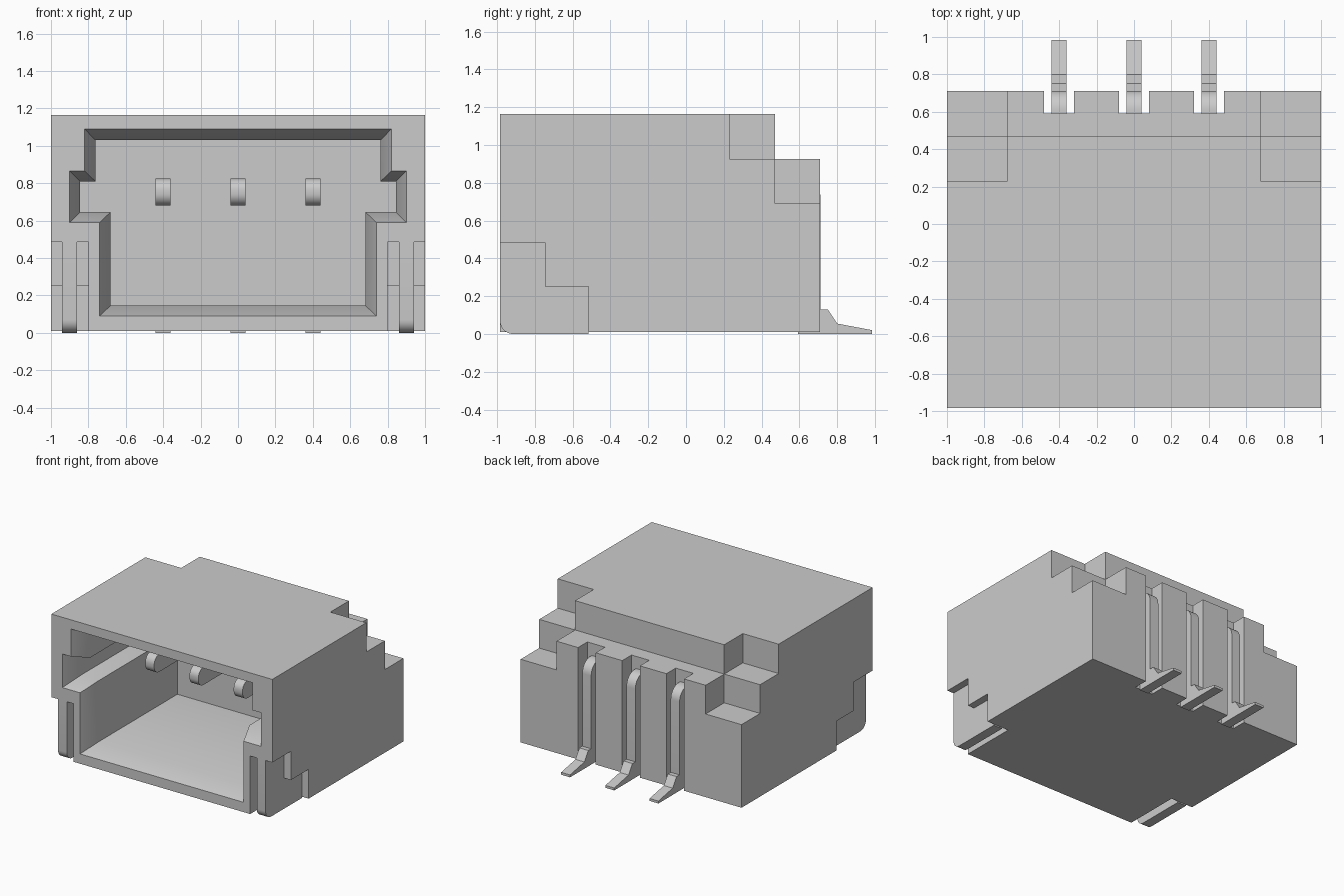
import bpy, bmesh, math

cube = bpy.data.objects.get("Cube")
if cube:
    bpy.data.objects.remove(cube, do_unlink=True)

GREY = (0.6, 0.6, 0.6, 1.0)
mat = bpy.data.materials.new("light_grey")
mat.use_nodes = True
mat.diffuse_color = GREY
mat.node_tree.nodes["Principled BSDF"].inputs["Base Color"].default_value = GREY


def finish(name, bm):
    bmesh.ops.recalc_face_normals(bm, faces=bm.faces)
    mesh = bpy.data.meshes.new(name)
    bm.to_mesh(mesh)
    bm.free()
    mesh.materials.append(mat)
    obj = bpy.data.objects.new(name, mesh)
    bpy.context.collection.objects.link(obj)
    return obj


def activate(obj):
    bpy.ops.object.select_all(action='DESELECT')
    obj.select_set(True)
    bpy.context.view_layer.objects.active = obj


def smooth(obj):
    activate(obj)
    bpy.ops.object.shade_smooth_by_angle(angle=math.radians(30))


def box(name, x0, x1, y0, y1, z0, z1):
    bm = bmesh.new()
    bmesh.ops.create_cube(bm, size=1)
    for v in bm.verts:
        v.co = (x1 if v.co.x > 0 else x0, y1 if v.co.y > 0 else y0,
                z1 if v.co.z > 0 else z0)
    return finish(name, bm)


def loft(name, rings):
    """Solid through matching closed rings of 3D points."""
    bm = bmesh.new()
    loops = [[bm.verts.new(p) for p in ring] for ring in rings]
    n = len(loops[0])
    for a, b in zip(loops, loops[1:]):
        for i in range(n):
            j = (i + 1) % n
            bm.faces.new((a[i], a[j], b[j], b[i]))
    bm.faces.new(loops[0])
    bm.faces.new(loops[-1])
    return finish(name, bm)


def plate(name, profile, x, width):
    """Side profile of (y, z) points, extruded along x."""
    return loft(name, [[(x + s * width / 2, y, z) for y, z in profile] for s in (-1, 1)])


def arc(cy, cz, r, a0, a1, steps=8):
    angles = [math.radians(a0 + (a1 - a0) * i / steps) for i in range(steps + 1)]
    return [(cy + r * math.cos(a), cz + r * math.sin(a)) for a in angles]


def cut(obj, cutter):
    cutter.hide_render = True
    mod = obj.modifiers.new("cut", 'BOOLEAN')
    mod.operation, mod.solver, mod.object = 'DIFFERENCE', 'EXACT', cutter
    activate(obj)
    bpy.ops.object.modifier_apply(modifier=mod.name)
    bpy.data.objects.remove(cutter, do_unlink=True)


FRONT, BACK, CAVITY_BACK = -0.985, 0.71, 0.19
PINS = (-0.4, 0.0, 0.4)

# Housing with stepped rear
housing = box("housing", -1, 1, FRONT, BACK, 0.01, 1.165)
cut(housing, box("rear_step", -2, 2, 0.47, 2, 0.925, 2))
for s in (-1, 1):
    x0, x1 = sorted((s * 0.675, s * 2))
    cut(housing, plate("corner_steps", [(0.23, 2), (0.23, 0.925), (0.47, 0.925),
                                        (0.47, 0.69), (2, 0.69), (2, 2)],
                       (x0 + x1) / 2, x1 - x0))
    # Stepped recess for each side tab
    cut(housing, plate("tab_recess", [(-2, -1), (-0.515, -1), (-0.515, 0.25),
                                      (-0.745, 0.25), (-0.745, 0.485), (-2, 0.485)],
                       s * 1.4, 1.2))

# Keyed socket opening with a tapered mouth
half = [(0.74, 0.09), (0.74, 0.59), (0.9, 0.59), (0.9, 0.865), (0.82, 0.865), (0.82, 1.09)]
inner = [(0.682, 0.145), (0.682, 0.645), (0.845, 0.645), (0.845, 0.81), (0.762, 0.81), (0.762, 1.03)]


def socket_ring(pts, y):
    return [(x, y, z) for x, z in pts] + [(-x, y, z) for x, z in reversed(pts)]


mouth = [(2 * a[0] - b[0], 2 * a[1] - b[1]) for a, b in zip(half, inner)]
cut(housing, loft("socket", [socket_ring(mouth, FRONT - 0.16), socket_ring(inner, FRONT + 0.16),
                             socket_ring(inner, CAVITY_BACK)]))

# Rear slots for the legs
for x in PINS:
    cut(housing, box("slot", x - 0.08, x + 0.08, 0.59, 2, -1, 2))
smooth(housing)

# Contact pins: rounded tip, bend, leg and foot
pin = (arc(-0.505, 0.745, 0.065, 270, 180) + arc(-0.505, 0.76, 0.065, 180, 90)
       + arc(0.612, 0.725, 0.1, 90, 0)
       + [(0.712, 0.13), (0.75, 0.13), (0.80, 0.055), (0.985, 0.02), (0.985, 0.0),
          (0.592, 0.0), (0.592, 0.68)])
for side, x in zip(("right", "middle", "left"), PINS):
    smooth(plate("contact_pin_" + side, pin, x, 0.08))

# Solder tabs at the front lower corners
tab = (arc(-0.915, 0.07, 0.07, 180, 270)
       + [(-0.515, 0.0), (-0.515, 0.25), (-0.745, 0.25), (-0.745, 0.485), (FRONT, 0.485)])
for side, s in (("left", 1), ("right", -1)):
    smooth(plate("solder_tab_" + side, tab, s * 0.9, 0.08))
